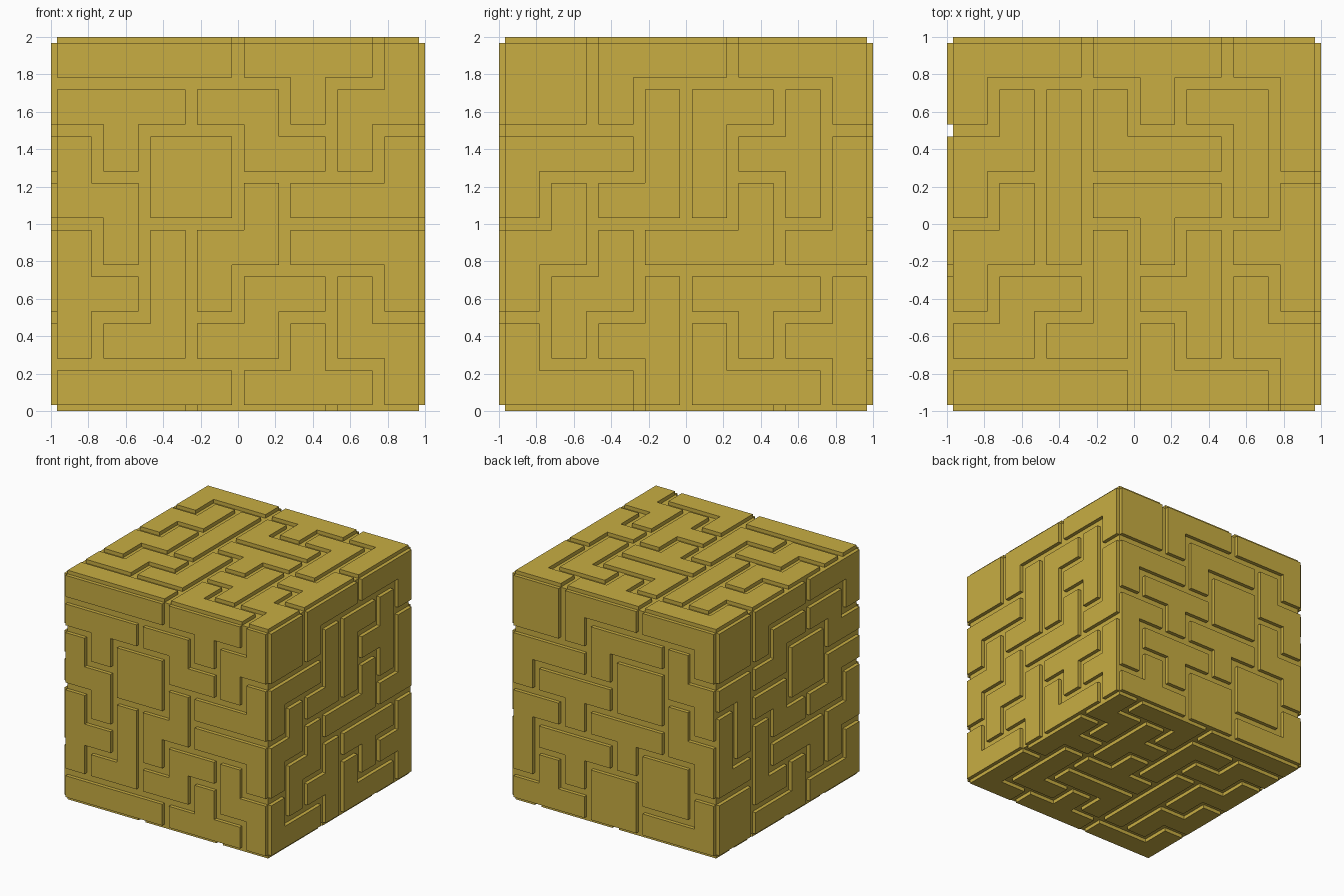
import bpy, bmesh
from mathutils import Vector

if "Cube" in bpy.data.objects:
    bpy.data.objects.remove(bpy.data.objects["Cube"])

CELL, GAP, CORE = 0.25, 0.032, 0.968   # grid cell, half groove width, core half size

gold = bpy.data.materials.new("antique gold")
gold.diffuse_color = (0.58, 0.42, 0.055, 1)
gold.use_nodes = True
gold.node_tree.nodes["Principled BSDF"].inputs["Base Color"].default_value = gold.diffuse_color

X, Y, Z = Vector((1, 0, 0)), Vector((0, 1, 0)), Vector((0, 0, 1))
CENTRE = Z

# Each side: right axis, up axis, and its four-cell interlocking plates, seen from outside
top_rows = "AAABBBCC ADEGBHHC DDEGGGHC DFEIIIHJ FFEKILJJ FMMKLLOJ MMKKQLOO PPPPQQQO"
SIDES = {
    "front_plates": (X, Z, "AAAABBBC DDDEEBCC FDGGEECH FFGGIHHH JFKIILLL JJKINNOL JKKNNQOO PPPPQQQO"),
    "right_plates": (Y, Z, "AABBBCCC AABDEEFC IIIDEFFH IJDDEGFH JJKGGGHH JKKNOOOP MKNNQOPP MMMNQQQP"),
    "back_plates": (-X, Z, "AABBBCCC AABDDDEC HHHDGGEE HIIIGGJE KKILLLJJ KMMMLNNJ KOMPPNNQ OOOPPQQQ"),
    "left_plates": (-Y, Z, "AABBBCCC AABDDEEC KKDDFFEE LKGGFFHH LKIGGHHJ LLIMMMJJ NNIIOMJP NNOOOPPP"),
    "top_plates": (X, Y, top_rows),
    "bottom_plates": (X, -Y, top_rows),
}


def finish(bm, name):
    bmesh.ops.recalc_face_normals(bm, faces=bm.faces[:])
    mesh = bpy.data.meshes.new(name)
    bm.to_mesh(mesh)
    bm.free()
    mesh.materials.append(gold)
    bpy.context.collection.objects.link(bpy.data.objects.new(name, mesh))


def line(k):
    """Position of grid line k: each cell has a low and a high line."""
    return -1 + (k // 2) * CELL + (CELL - GAP if k % 2 else GAP)


def plates(name, u, v, rows):
    rows, n = rows.split(), u.cross(v)
    bm = bmesh.new()
    verts = {}

    def vert(a, b):
        if (a, b) not in verts:
            verts[a, b] = bm.verts.new(CENTRE + u * line(a) - v * line(b) + n)
        return verts[a, b]

    # fill cells, plus the groove strips between cells of the same plate
    for a in range(15):
        for b in range(15):
            around = {rows[j][i] for i in (a // 2, (a + 1) // 2)
                      for j in (b // 2, (b + 1) // 2)}
            if len(around) == 1:
                bm.faces.new([vert(a, b), vert(a, b + 1), vert(a + 1, b + 1), vert(a + 1, b)])
    bmesh.ops.dissolve_limit(bm, angle_limit=0.01, verts=bm.verts[:], edges=bm.edges[:])
    # thicken down into the core
    new = bmesh.ops.extrude_face_region(bm, geom=bm.faces[:], use_keep_orig=True)["geom"]
    moved = [g for g in new if isinstance(g, bmesh.types.BMVert)]
    bmesh.ops.translate(bm, verts=moved, vec=n * (CORE - 0.008 - 1))
    finish(bm, name)


# Inner block that forms the groove floors
bm = bmesh.new()
bmesh.ops.create_cube(bm, size=2 * CORE)
bmesh.ops.translate(bm, verts=bm.verts[:], vec=CENTRE)
finish(bm, "core_block")

# Raised plates on all six sides
for name, (u, v, rows) in SIDES.items():
    plates(name, u, v, rows)
